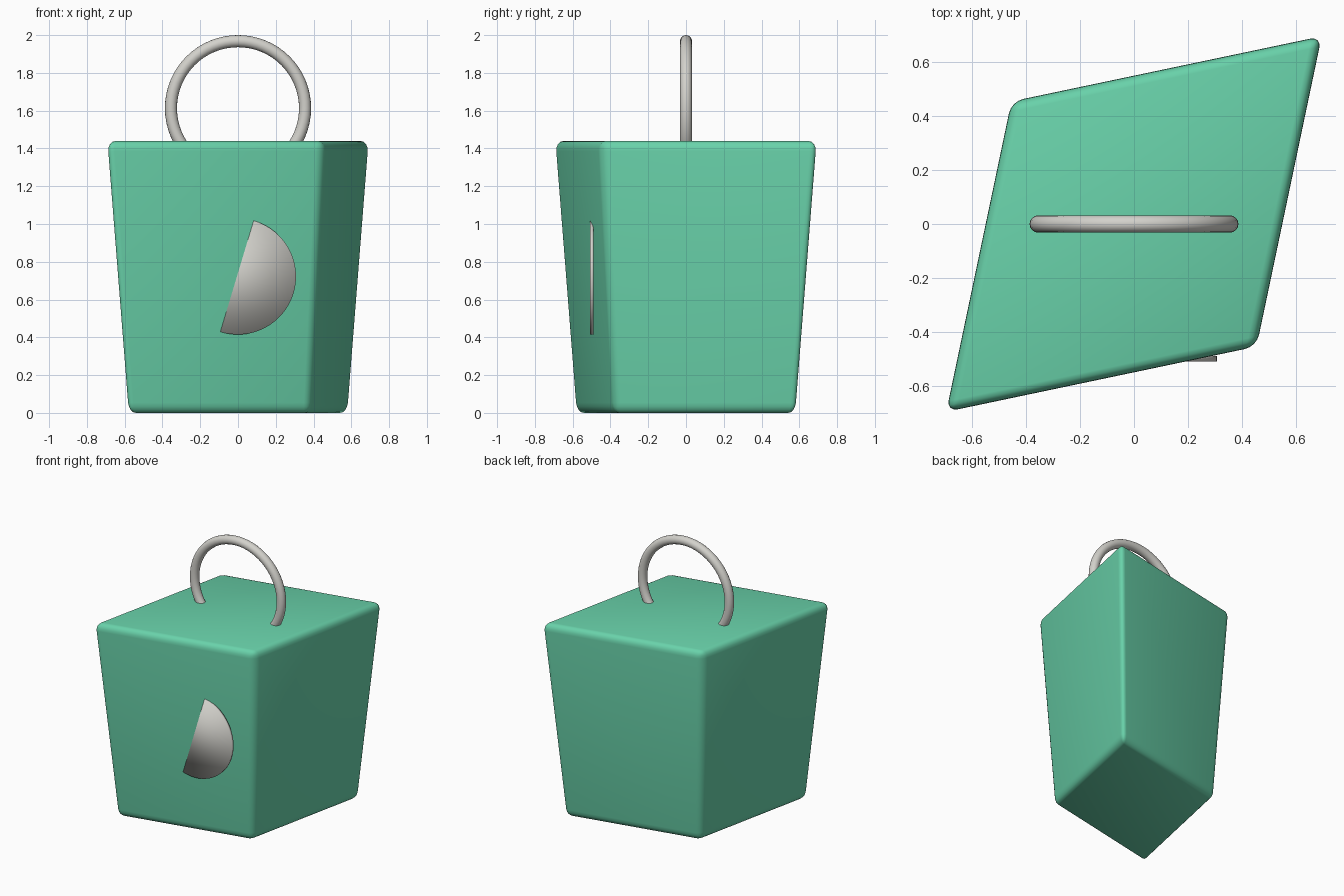
import bpy, bmesh, math
from mathutils import Matrix

if "Cube" in bpy.data.objects:
    bpy.data.objects.remove(bpy.data.objects["Cube"])


def material(name, rgb):
    m = bpy.data.materials.new(name)
    m.diffuse_color = (*rgb, 1)
    m.use_nodes = True
    m.node_tree.nodes["Principled BSDF"].inputs["Base Color"].default_value = m.diffuse_color
    return m


green = material("mint green", (0.14, 0.64, 0.40))
metal = material("pale grey metal", (0.65, 0.64, 0.60))

# Body: rounded cube, then tapered towards the base and skewed to a rhombus
HEIGHT = 1.44
LONG, SHORT = 0.70, 0.457          # half diagonals of the top
TAPER = 0.836                      # base size relative to the top
p, q = (LONG + SHORT) / 2, (LONG - SHORT) / 2
bm = bmesh.new()
bmesh.ops.create_cube(bm, size=2)
bmesh.ops.bevel(bm, geom=bm.edges[:], offset=0.075, segments=4,
                profile=0.5, affect='EDGES')
for v in bm.verts:
    a, b, c = v.co
    h = (c + 1) / 2
    s = TAPER + (1 - TAPER) * h
    v.co = ((p * a + q * b) * s, (q * a + p * b) * s, HEIGHT * h)
bmesh.ops.recalc_face_normals(bm, faces=bm.faces[:])
mesh = bpy.data.meshes.new("body")
bm.to_mesh(mesh)
bm.free()
body = bpy.data.objects.new("body", mesh)
bpy.context.collection.objects.link(body)
mesh.materials.append(green)
bpy.context.view_layer.objects.active = body
body.select_set(True)
bpy.ops.object.shade_smooth_by_angle(angle=math.radians(35))

# Hanging ring, sunk into the top
bpy.ops.mesh.primitive_torus_add(major_radius=0.355, minor_radius=0.032,
                                 major_segments=64, minor_segments=16,
                                 location=(0, 0, 1.613),
                                 rotation=(math.pi / 2, 0, 0))
ring = bpy.context.object
ring.name = "hanging_ring"
ring.data.materials.append(metal)
bpy.ops.object.shade_smooth()

# Thin front disc, half sunk into the slanted front face
bpy.ops.mesh.primitive_cylinder_add(vertices=64, radius=0.307, depth=0.02,
                                    location=(0, -0.499, 0.722),
                                    rotation=(math.pi / 2, 0, 0))
disc = bpy.context.object
disc.name = "front_disc"
disc.data.materials.append(metal)
bpy.ops.object.shade_smooth()
